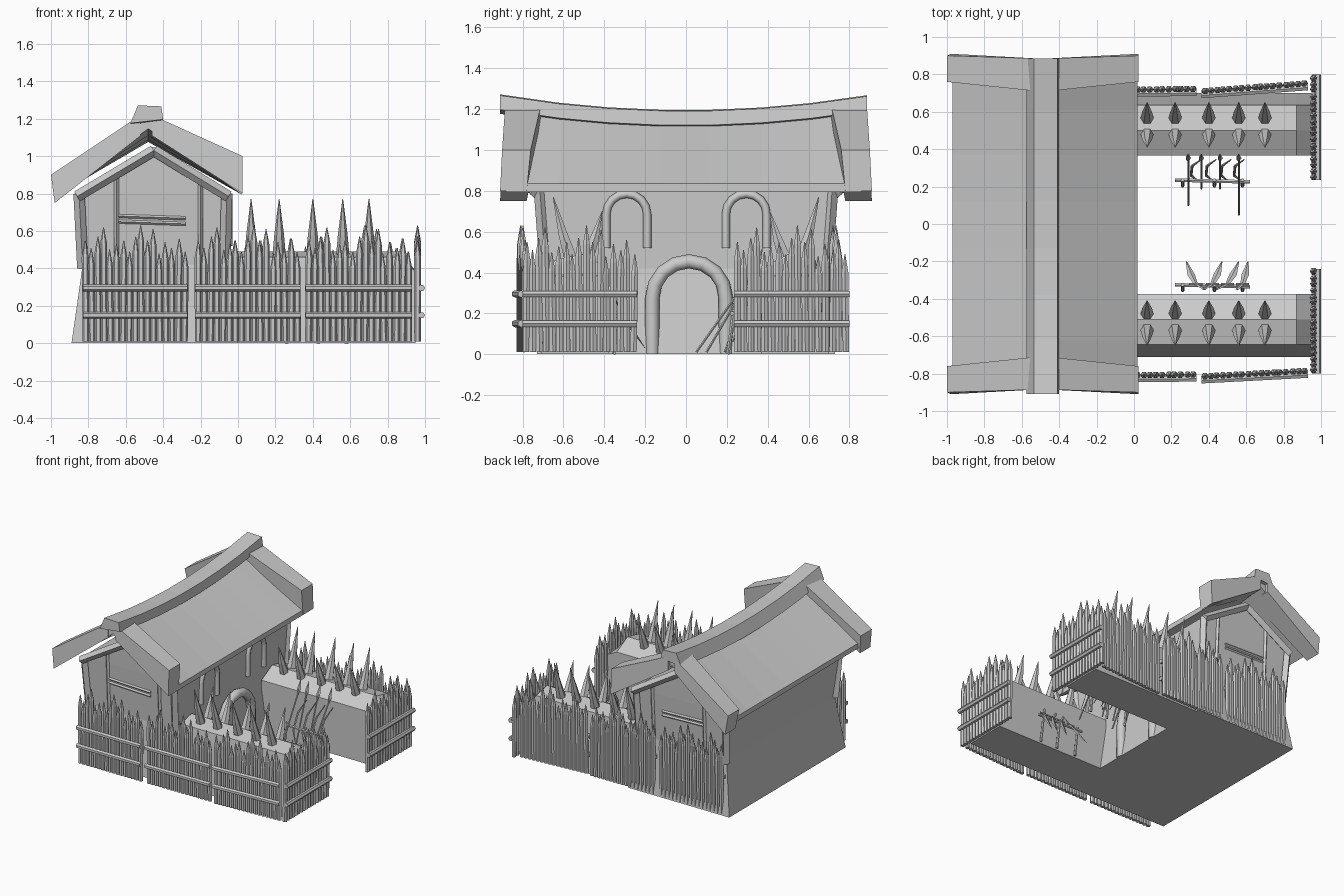
import bpy, bmesh, math, random
from mathutils import Vector

if "Cube" in bpy.data.objects:
    bpy.data.objects.remove(bpy.data.objects["Cube"])

random.seed(4)

def loft(bm, rings):
    """Skin a list of equal-length rings and cap both ends."""
    vs = [[bm.verts.new(p) for p in r] for r in rings]
    n = len(rings[0])
    for a, b in zip(vs, vs[1:]):
        for i in range(n):
            j = (i + 1) % n
            bm.faces.new((a[i], a[j], b[j], b[i]))
    bm.faces.new(vs[0][::-1])
    bm.faces.new(vs[-1])

def tube(bm, pts, radii, sides=6, flat=1.0):
    """Round (or flattened) bar along a path with a radius per point."""
    pts = [Vector(p) for p in pts]
    rings = []
    for i, p in enumerate(pts):
        t = (pts[min(i + 1, len(pts) - 1)] - pts[max(i - 1, 0)]).normalized()
        ref = Vector((1, 0, 0)) if abs(t.x) < 0.9 else Vector((0, 0, 1))
        u = (ref - t * ref.dot(t)).normalized()
        v = t.cross(u)
        rings.append([p + radii[i] * (u * math.cos(a) + v * flat * math.sin(a))
                      for a in (2 * math.pi * k / sides for k in range(sides))])
    loft(bm, rings)

def finish(name, bm, smooth=False):
    bmesh.ops.recalc_face_normals(bm, faces=bm.faces)
    me = bpy.data.meshes.new(name)
    bm.to_mesh(me)
    bm.free()
    ob = bpy.data.objects.new(name, me)
    bpy.context.collection.objects.link(ob)
    if smooth:
        bpy.context.view_layer.objects.active = ob
        ob.select_set(True)
        bpy.ops.object.shade_smooth_by_angle(angle=math.radians(50))
        ob.select_set(False)
    return ob

def beam(bm, a, b, w, h):
    """Square timber from a to b."""
    tube(bm, [a, b], [w, w], 4, h / w)

# House walls: flared base, gable top
bm = bmesh.new()
rings = []
for z, x0, x1, y in ((0, -0.89, 0.0, 0.73), (0.42, -0.83, -0.06, 0.675),
                     (0.80, -0.865, -0.05, 0.70), (1.05, -0.46, -0.45, 0.71)):
    rings.append([(x0, -y, z), (x1, -y, z), (x1, y, z), (x0, y, z)])
loft(bm, rings)
finish("house_walls", bm)

# Roof slopes sagging along y
def sag(y):
    return 0.075 * (y / 0.9) ** 2

ys = [-0.88, -0.62, -0.38, -0.13, 0.12, 0.37, 0.61, 0.86]
for name, xe, ze in (("roof_right", 0.02, 0.835), ("roof_left", -0.97, 0.83)):
    bm = bmesh.new()
    loft(bm, [[(-0.48, y, 1.135 + sag(y)), (xe, y, ze), (xe, y, ze - 0.04),
               (-0.48, y, 1.075 + sag(y))] for y in ys])
    finish(name, bm)

# Ridge beam
bm = bmesh.new()
loft(bm, [[(-0.535, y, 1.195 + sag(y)), (-0.41, y, 1.19 + sag(y)),
           (-0.40, y, 1.12 + sag(y)), (-0.575, y, 1.10 + sag(y))]
          for y in [-0.91] + ys[1:-1] + [0.885]])
finish("ridge_beam", bm)

# Heavy gable boards, thicker toward the eaves
for s, end in ((-1, "front"), (1, "back")):
    for side, xr, xt, zt, xb, zb in (("right", -0.46, 0.025, 1.0, 0.025, 0.80),
                                     ("left", -0.52, -1.0, 0.90, -0.98, 0.75)):
        bm = bmesh.new()
        loft(bm, [[(xr, s * 0.71, 1.22), (xr, s * 0.885, 1.22),
                   (xr, s * 0.885, 1.11), (xr, s * 0.71, 1.11)],
                  [(xt, s * 0.76, zt), (xt, s * 0.90, zt),
                   (xb, s * 0.91, zb), (xb, s * 0.78, zb)]])
        finish(f"gable_board_{end}_{side}", bm)

# Gable trim, corner posts and cross bars
for s, end in ((-1, "front"), (1, "back")):
    bm = bmesh.new()
    for x in (-0.86, -0.05):
        beam(bm, (-0.45, s * 0.735, 1.03), (x, s * 0.735, 0.785), 0.03, 0.03)
    for x0, x1 in ((-0.83, -0.85), (-0.07, -0.06)):
        beam(bm, (x0, s * 0.685, 0.40), (x1, s * 0.715, 0.80), 0.03, 0.03)
    for x, zt in ((-0.65, 0.92), (-0.20, 0.86)):
        beam(bm, (x, s * 0.685, 0.40), (x, s * 0.71, zt), 0.014, 0.014)
    for z in (0.65, 0.68):
        beam(bm, (-0.64, s * 0.695, z), (-0.28, s * 0.695, z - 0.012), 0.01, 0.01)
    finish(f"gable_trim_{end}", bm)

# Rounded arch frames of the windows and door
def arch(name, yc, half, z0, ztop, r, x):
    bm = bmesh.new()
    bend = min(half, (ztop - z0) * 0.6)
    pts = [(x, yc - half, z0)]
    for k in range(9):
        a = math.pi * (1 - k / 8)
        pts.append((x, yc + half * math.cos(a), ztop - bend + bend * math.sin(a)))
    pts.append((x, yc + half, z0))
    tube(bm, pts, [r] * len(pts), 8)
    finish(name, bm, True)

arch("window_frame_front", -0.29, 0.10, 0.52, 0.785, 0.02, -0.05)
arch("window_frame_back", 0.295, 0.10, 0.52, 0.785, 0.02, -0.05)
arch("door_frame", 0.015, 0.18, 0.0, 0.455, 0.035, -0.02)

# Side wings with hipped tops, plus pairs of horns along them
for s, end in ((-1, "front"), (1, "back")):
    off = -0.01 if s < 0 else 0.0
    bm = bmesh.new()
    def section(x, zi, zr, zo):
        return [(x, s * y + off, z) for y, z in
                ((0.37, 0), (0.365, zi), (0.50, zr), (0.635, zo), (0.70, 0))]
    loft(bm, [section(-0.05, 0.42, 0.49, 0.46), section(0.87, 0.42, 0.49, 0.46),
              section(0.95, 0.38, 0.385, 0.38)])
    finish(f"wing_{end}", bm)
    bm = bmesh.new()
    for x in (0.07, 0.22, 0.40, 0.56, 0.70):
        for yb, ym, yt, zm, zt in ((0.55, 0.60, 0.65, 0.58, 0.77),
                                   (0.50, 0.45, 0.41, 0.56, 0.70)):
            tube(bm, [(x, s * yb, 0.42), (x, s * ym, zm), (x, s * yt, zt)],
                 [0.04, 0.026, 0.002], 6)
    finish(f"wing_horns_{end}", bm)

# Palisade panels: pointed stakes with two rails
HEIGHTS = [.55, .51, .57, .62, .50, .53, .55, .49, .57, .63, .55, .61, .48, .54, .51, .56, .49]

def palisade(name, a, b, rail_off):
    a, b, off = Vector(a), Vector(b), Vector(rail_off)
    bm = bmesh.new()
    for i, h in enumerate(HEIGHTS):
        p = a.lerp(b, (i + 0.5) / len(HEIGHTS))
        lean = (b - a).normalized() * random.uniform(-0.006, 0.006)
        up = Vector((0, 0, 1))
        tube(bm, [p + up * 0.01, p + up * (h - 0.09) + lean, p + up * h + lean],
             [0.0175, 0.019, 0.002], 6)
    for z in (0.15, 0.295):
        o = off + Vector((0, 0, z))
        tube(bm, [a + o, b + o], [0.018, 0.018], 6)
    finish(name, bm)

spans = ((-0.83, -0.27), (-0.23, 0.335), (0.36, 0.93))
for i, (x0, x1) in enumerate(spans):
    d0, d1 = ((0, 0), (0, 0.005), (-0.005, 0.025))[i]
    palisade(f"fence_front_{i + 1}", (x0, -0.81 + d0, 0), (x1, -0.81 + d1, 0), (0, -0.022, 0))
    palisade(f"fence_back_{i + 1}", (x0, 0.715 + d0, 0), (x1, 0.715 + d1 * 1.5, 0), (0, -0.022, 0))
palisade("fence_end_front", (0.96, -0.80, 0), (0.96, -0.24, 0), (0.022, 0, 0))
palisade("fence_end_back", (0.96, 0.235, 0), (0.96, 0.80, 0), (0.022, 0, 0))

# Weapon racks: two posts and a bar
for name, y in (("rack_front", -0.325), ("rack_back", 0.235)):
    bm = bmesh.new()
    tube(bm, [(0.22, y, 0.2), (0.62, y - 0.01, 0.2)], [0.011, 0.011], 6)
    for x in (0.26, 0.43, 0.58):
        tube(bm, [(x, y - 0.03, 0), (x, y, 0.22)], [0.01, 0.01], 6)
    finish(name, bm)

# Blades leaning on the front rack
bm = bmesh.new()
for x, dx in ((0.33, -0.05), (0.42, 0.05), (0.50, 0.06), (0.58, 0.03)):
    tube(bm, [(x + dx, -0.20, 0.03), (x + dx * 0.5, -0.27, 0.13), (x, -0.32, 0.21),
              (x - dx, -0.35, 0.28)], [0.003, 0.02, 0.012, 0.008], 4, 0.35)
    tube(bm, [(x - 0.035, -0.322, 0.215), (x + 0.035, -0.322, 0.215)], [0.007, 0.007], 5)
finish("blades", bm)

# Spears and bows on the back rack
bm = bmesh.new()
for x, y0 in ((0.29, 0.10), (0.36, 0.19), (0.46, 0.19), (0.56, 0.05)):
    tube(bm, [(x, y0, 0.01), (x, 0.34, 0.42), (x, 0.352, 0.45), (x, 0.375, 0.52)],
         [0.006, 0.006, 0.015, 0.001], 5)
for x in (0.31, 0.39, 0.47, 0.54):
    tube(bm, [(x + 0.035, 0.23, 0.06), (x - 0.005, 0.26, 0.16), (x, 0.31, 0.28),
              (x + 0.05, 0.345, 0.38)], [0.003, 0.008, 0.008, 0.003], 5)
finish("spears_and_bows", bm)
